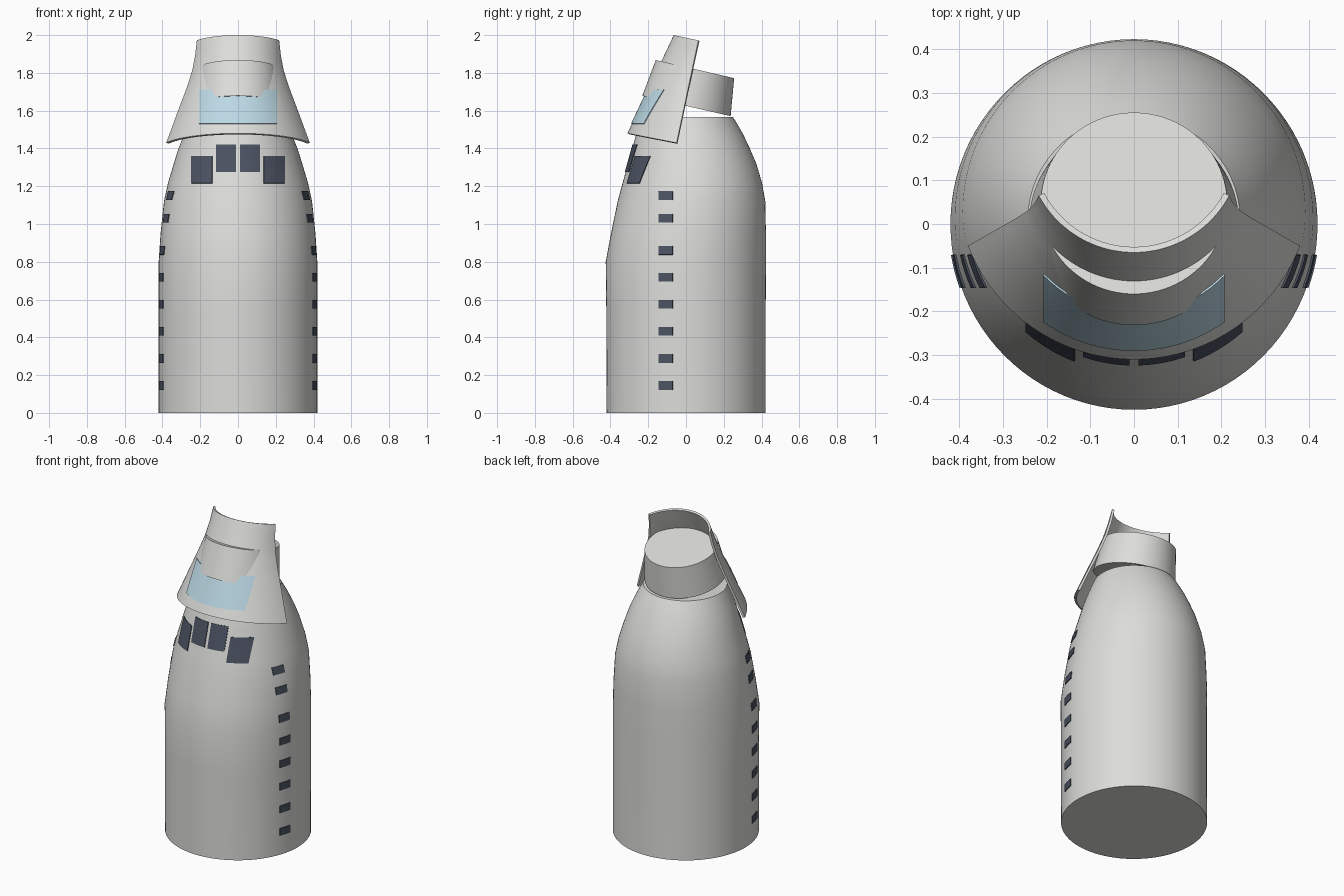
import bpy, bmesh
from math import radians, sin, cos, asin, atan, sqrt, pi
from mathutils import Matrix

if "Cube" in bpy.data.objects:
    bpy.data.objects.remove(bpy.data.objects["Cube"], do_unlink=True)


def material(name, rgb):
    mat = bpy.data.materials.new(name)
    mat.use_nodes = True
    mat.diffuse_color = (*rgb, 1)
    mat.node_tree.nodes["Principled BSDF"].inputs["Base Color"].default_value = (*rgb, 1)
    return mat


hull_grey = material("hull_grey", (0.72, 0.72, 0.70))
dark_glass = material("dark_glass", (0.07, 0.085, 0.12))
pale_glass = material("pale_glass", (0.5, 0.69, 0.78))


def finish(name, bm, mat, thickness=0, offset=-1, angle=25):
    """Turn a bmesh into an object, thicken it if asked, and smooth it."""
    mesh = bpy.data.meshes.new(name)
    bm.to_mesh(mesh)
    bm.free()
    mesh.materials.append(mat)
    obj = bpy.data.objects.new(name, mesh)
    bpy.context.collection.objects.link(obj)
    bpy.ops.object.select_all(action='DESELECT')
    obj.select_set(True)
    bpy.context.view_layer.objects.active = obj
    if thickness:
        mod = obj.modifiers.new("thickness", 'SOLIDIFY')
        mod.thickness, mod.offset = thickness, offset
        bpy.ops.object.modifier_apply(modifier=mod.name)
    bpy.ops.object.shade_smooth_by_angle(angle=radians(angle))
    return obj


def sheet(name, point, a_range, b_range, na, nb, mat, thickness, offset=0):
    """Grid of point(a, b) over two ranges, thickened into a plate."""
    bm = bmesh.new()
    (a0, a1), (b0, b1) = a_range, b_range
    rows = [[bm.verts.new(point(a0 + (a1 - a0) * i / na, b0 + (b1 - b0) * j / nb))
             for i in range(na + 1)] for j in range(nb + 1)]
    for low, high in zip(rows, rows[1:]):
        for i in range(na):
            bm.faces.new((low[i], low[i + 1], high[i + 1], high[i]))
    return finish(name, bm, mat, thickness, offset)


def interpolate(table, key):
    for p, q in zip(table, table[1:]):
        if key <= q[0]:
            break
    f = (key - p[0]) / (q[0] - p[0])
    return [a + (b - a) * f for a, b in zip(p[1:], q[1:])]


# Hull: height, front y, back y, half width
HULL = [(0, -.42, .422, .42), (.55, -.422, .422, .42), (.8, -.425, .423, .42),
        (.95, -.397, .423, .41), (1.12, -.362, .42, .392), (1.22, -.335, .402, .37),
        (1.32, -.307, .372, .34), (1.4, -.285, .338, .315), (1.48, -.262, .3, .283),
        (1.54, -.24, .265, .255), (1.567, -.23, .248, .243)]
SEGMENTS = 96

bm = bmesh.new()
rings = []
for z, front, back, half in HULL:
    mid, depth = (front + back) / 2, (back - front) / 2
    rings.append([bm.verts.new((half * cos(2 * pi * i / SEGMENTS),
                                mid + depth * sin(2 * pi * i / SEGMENTS), z))
                  for i in range(SEGMENTS)])
for low, high in zip(rings, rings[1:]):
    for i in range(SEGMENTS):
        k = (i + 1) % SEGMENTS
        bm.faces.new((low[i], low[k], high[k], high[i]))
bm.faces.new(rings[0][::-1])
bm.faces.new(rings[-1])
finish("hull", bm, hull_grey)


def hull_front(x, z):
    front, back, half = interpolate(HULL, z)
    return (x, (front + back) / 2 - (back - front) / 2 * sqrt(1 - (x / half) ** 2), z)


def hull_side(y, z, side):
    front, back, half = interpolate(HULL, z)
    f = (y - (front + back) / 2) / ((back - front) / 2)
    return (side * half * sqrt(1 - f * f), y, z)


# Cockpit panes and the column of cabin windows on each side
for side, label in ((1, "left"), (-1, "right")):
    for part, near, far, low, high in (("inner", .01, .115, 1.275, 1.42),
                                       ("outer", .135, .245, 1.215, 1.36)):
        span = sorted((side * near, side * far))
        sheet(f"{label}_{part}_cockpit_pane", hull_front, span, (low, high),
              6, 6, dark_glass, .009)
    span = (-.145, -.07) if side > 0 else (-.07, -.145)
    for n, z in enumerate((.145, .288, .432, .575, .718, .86, 1.03, 1.15)):
        sheet(f"{label}_cabin_window_{n + 1}", lambda y, h: hull_side(y, h, side),
              span, (z - .023, z + .023), 4, 2, dark_glass, .009)

# Tilted drum on top, slightly wider at its base
bm = bmesh.new()
bmesh.ops.create_cone(bm, cap_ends=True, segments=SEGMENTS, radius1=.24, radius2=.213,
                      depth=.2, matrix=Matrix.Translation((0, .025, 1.7225))
                      @ Matrix.Rotation(radians(-13), 4, 'X'))
finish("tilted_drum", bm, hull_grey)

# Flared visor: fraction down from the top, half width
FLARE = [(0, .218), (.15, .227), (.3, .243), (.48, .275), (.65, .31), (1, .38)]


def visor_arc(t):
    half = interpolate(FLARE, t)[0]
    y_mid, z_mid = -.065 - .245 * t, 2 - .52 * t
    y_end, z_end = .065 - .115 * t, 1.972 - .542 * t
    sag = y_end - y_mid
    return half, sag, (half ** 2 + sag ** 2) / (2 * sag), y_mid, z_mid, z_end


def visor_at(angle, t):
    half, sag, radius, y_mid, z_mid, z_end = visor_arc(t)
    rise = radius * (1 - cos(angle))
    return (radius * sin(angle), y_mid + rise, z_mid + (z_end - z_mid) * rise / sag)


def visor(u, down):
    half, sag = visor_arc(1 - down)[:2]
    return visor_at(u * 2 * atan(sag / half), 1 - down)


def visor_glass(x, z):
    """Point on the visor at a given x and height, found by bisection."""
    low, high = 0, 1
    for _ in range(30):
        t = (low + high) / 2
        p = visor_at(asin(x / visor_arc(t)[2]), t)
        low, high = (t, high) if p[2] > z else (low, t)
    return p


sheet("visor", visor, (-1, 1), (0, 1), 40, 20, hull_grey, .014, -1)
sheet("visor_window", visor_glass, (-.205, .205), (1.53, 1.71), 24, 10, pale_glass, .009)
